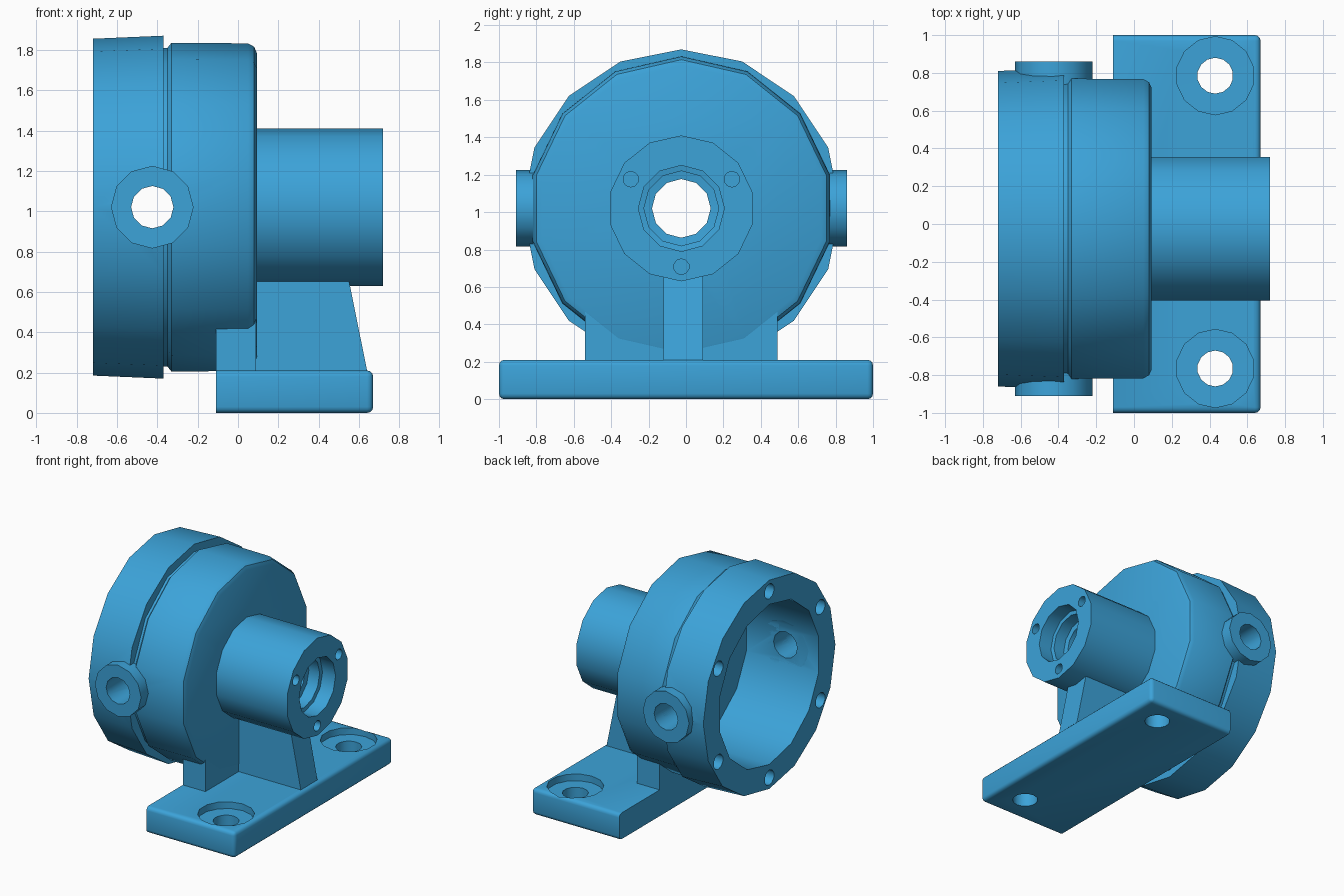
import bpy, bmesh, math
from mathutils import Vector

if "Cube" in bpy.data.objects:
    bpy.data.objects.remove(bpy.data.objects["Cube"], do_unlink=True)

AXIS_Y, AXIS_Z = -0.025, 1.02      # centre line of the housing
PORT_X = -0.425
HOLE_X = 0.43

blue = bpy.data.materials.new("blue_paint")
blue.use_nodes = True
colour = (0.045, 0.366, 0.694, 1)
blue.diffuse_color = colour
blue.node_tree.nodes["Principled BSDF"].inputs["Base Color"].default_value = colour


def make(name, bm):
    bmesh.ops.recalc_face_normals(bm, faces=bm.faces)
    mesh = bpy.data.meshes.new(name)
    bm.to_mesh(mesh)
    bm.free()
    mesh.materials.append(blue)
    ob = bpy.data.objects.new(name, mesh)
    bpy.context.collection.objects.link(ob)
    return ob


def lathe(name, profile, sides, axis="x", y=AXIS_Y, z=AXIS_Z, x=0.0):
    """Solid of revolution from (position along axis, radius) pairs."""
    bm = bmesh.new()
    rings = []
    for d, r in profile:
        ring = []
        for i in range(sides):
            a = 2 * math.pi * i / sides
            u, v = r * math.sin(a), r * math.cos(a)
            p = {"x": (d, u, v), "y": (u, d, v), "z": (u, v, d)}[axis]
            ring.append(bm.verts.new(Vector(p) + Vector((x, y, z))))
        rings.append(ring)
    for a, b in zip(rings, rings[1:]):
        for i in range(sides):
            j = (i + 1) % sides
            bm.faces.new((a[i], a[j], b[j], b[i]))
    bm.faces.new(rings[0])
    bm.faces.new(rings[-1])
    return make(name, bm)


def prism(name, outline, y0, y1):
    """Extrude an x-z outline along y."""
    bm = bmesh.new()
    face = bm.faces.new([bm.verts.new((px, y0, pz)) for px, pz in outline])
    new = bmesh.ops.extrude_face_region(bm, geom=[face])["geom"]
    bmesh.ops.translate(bm, vec=(0, y1 - y0, 0),
                        verts=[v for v in new if isinstance(v, bmesh.types.BMVert)])
    return make(name, bm)


def cut(ob, *cutters):
    bpy.context.view_layer.objects.active = ob
    for c in cutters:
        mod = ob.modifiers.new("cut", "BOOLEAN")
        mod.operation, mod.solver, mod.object = "DIFFERENCE", "EXACT", c
        bpy.ops.object.modifier_apply(modifier=mod.name)


# Housing: rim flange, stepped drum, shaft boss and a pair of side ports
flange = lathe("rim_flange", [(-0.72, 0.835), (-0.37, 0.85)], 16)
drum = lathe("housing_drum", [(-0.4, 0.79), (-0.35, 0.79), (-0.33, 0.815), (0.05, 0.812),
                              (0.08, 0.795), (0.093, 0.765)], 14)
boss = lathe("shaft_boss", [(0.05, 0.39), (0.72, 0.39)], 14)
ports = lathe("side_ports", [(-0.885, 0.205), (0.885, 0.205)], 12, "y", x=PORT_X)

# Base plate with rounded edges everywhere but its left side
plate = prism("base_plate", [(-0.11, 0), (0.67, 0), (0.67, 0.21), (-0.11, 0.21)], -1, 1)
bm = bmesh.new()
bm.from_mesh(plate.data)
edges = [e for e in bm.edges if not all(v.co.x < 0 for v in e.verts)]
bmesh.ops.bevel(bm, geom=edges, offset=0.03, segments=3, profile=0.5, affect="EDGES")
bm.to_mesh(plate.data)
bm.free()

# Foot block and sloped rib
foot = prism("foot_block", [(-0.11, 0.18), (0.09, 0.18), (0.09, 0.6), (-0.11, 0.6)], -0.54, 0.49)
rib = prism("support_rib", [(0.05, 0.18), (0.646, 0.18), (0.545, 0.68), (0.05, 0.68)], -0.12, 0.09)

# Cutters
cavity = lathe("cavity_cutter", [(-0.9, 0.64), (-0.08, 0.64)], 14)
bore = lathe("bore_cutter", [(-0.3, 0.157), (0.5, 0.157), (0.505, 0.2), (0.6, 0.2),
                             (0.605, 0.23), (0.9, 0.23)], 12)
port_bore = lathe("port_cutter", [(-1.2, 0.105), (1.2, 0.105)], 12, "y", x=PORT_X)


def bolt_ring(count, ring, radius, x0, x1, start):
    holes = []
    for i in range(count):
        a = start + 2 * math.pi * i / count
        holes.append(lathe("bolt_cutter", [(x0, radius), (x1, radius)], 10,
                           y=AXIS_Y + ring * math.sin(a), z=AXIS_Z + ring * math.cos(a)))
    return holes


rim_holes = bolt_ring(6, 0.745, 0.06, -0.8, -0.55, 0)
boss_holes = bolt_ring(3, 0.312, 0.042, 0.58, 0.8, math.pi)
mount_holes = [lathe("mount_cutter", [(-0.1, 0.095), (0.155, 0.095), (0.156, 0.207), (0.4, 0.207)],
                     14, "z", x=HOLE_X, y=y, z=0) for y in (-0.765, 0.785)]

cut(flange, cavity, port_bore, *rim_holes)
cut(drum, cavity, bore, port_bore)
cut(boss, bore, *boss_holes)
cut(ports, cavity, port_bore)
cut(foot, cavity)
cut(plate, *mount_holes)

for c in [cavity, bore, port_bore, *rim_holes, *boss_holes, *mount_holes]:
    bpy.data.objects.remove(c, do_unlink=True)

# Smooth the round walls, keep machined edges sharp
for ob in (flange, drum, boss, ports, foot, rib, plate):
    bpy.ops.object.select_all(action="DESELECT")
    ob.select_set(True)
    bpy.context.view_layer.objects.active = ob
    bpy.ops.object.shade_smooth_by_angle(angle=math.radians(37))
